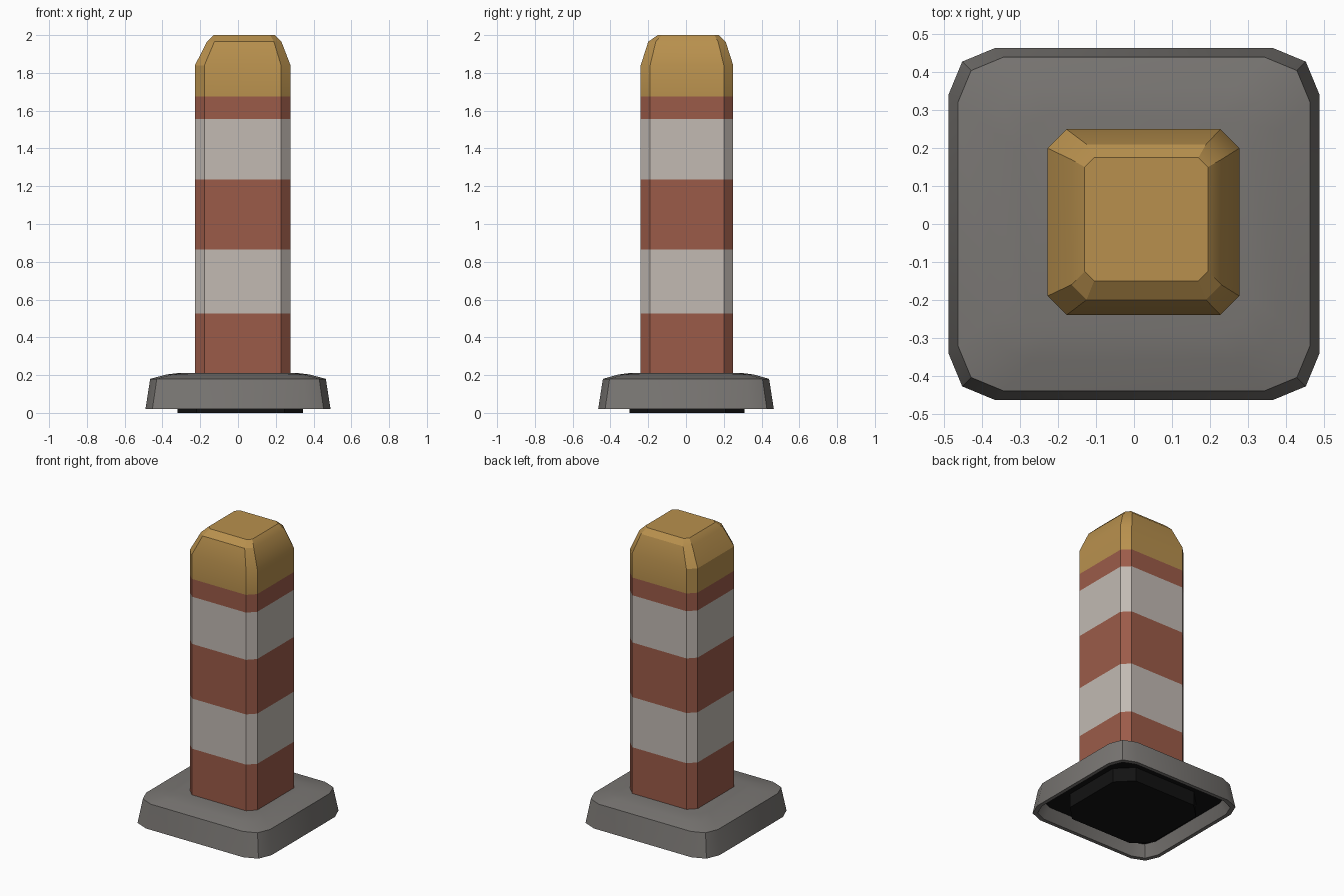
import bpy
import bmesh
from math import sin, cos, pi, radians

if "Cube" in bpy.data.objects:
    bpy.data.objects.remove(bpy.data.objects["Cube"])


def material(name, rgb):
    m = bpy.data.materials.new(name)
    m.use_nodes = True
    m.diffuse_color = (*rgb, 1)
    m.node_tree.nodes["Principled BSDF"].inputs["Base Color"].default_value = (*rgb, 1)
    return m


RED = material("brick red", (0.33, 0.105, 0.066))
WHITE = material("off white", (0.54, 0.49, 0.45))
YELLOW = material("mustard yellow", (0.48, 0.28, 0.075))
GREY = material("rubber grey", (0.19, 0.18, 0.17))
BLACK = material("underside black", (0.006, 0.006, 0.006))


def outline(x0, x1, y0, y1, r, segs):
    """Rectangle with corners cut (segs 1) or rounded (more segs)."""
    pts = []
    corners = [(x1 - r, y1 - r), (x0 + r, y1 - r), (x0 + r, y0 + r), (x1 - r, y0 + r)]
    for i, (cx, cy) in enumerate(corners):
        for s in range(segs + 1):
            a = (i + s / segs) * pi / 2
            pts.append((cx + r * cos(a), cy + r * sin(a)))
    return pts


def loft(name, rings, mats, slots, segs=1, close_bottom=True):
    """Skin (z, x0, x1, y0, y1, corner) rings; slots colour each band, then the end caps."""
    bm = bmesh.new()
    loops = [[bm.verts.new((x, y, z)) for x, y in outline(*dims, segs)]
             for z, *dims in rings]
    for a, b, slot in zip(loops, loops[1:], slots):
        for i in range(len(a)):
            j = (i + 1) % len(a)
            bm.faces.new((a[i], a[j], b[j], b[i])).material_index = slot
    bm.faces.new(loops[-1]).material_index = slots[-1]
    if close_bottom:
        bm.faces.new(loops[0][::-1]).material_index = slots[0]
    mesh = bpy.data.meshes.new(name)
    bm.to_mesh(mesh)
    bm.free()
    obj = bpy.data.objects.new(name, mesh)
    bpy.context.collection.objects.link(obj)
    for m in mats:
        mesh.materials.append(m)
    bpy.ops.object.select_all(action="DESELECT")
    obj.select_set(True)
    bpy.context.view_layer.objects.active = obj
    bpy.ops.object.shade_smooth_by_angle(angle=radians(25))
    return obj


def centred(z, hx, hy, r):
    return (z, -hx, hx, -hy, hy, r)


# Striped post: alternating bands
levels = [0.19, 0.525, 0.865, 1.235, 1.555, 1.675]
SHAFT = (-0.228, 0.278, -0.24, 0.25, 0.05)
loft("post", [(z, *SHAFT) for z in levels], [RED, WHITE], [0, 1, 0, 1, 0])

# Tapered cap
loft("cap", [(1.675, *SHAFT), (1.84, *SHAFT),
             (1.965, -0.165, 0.23, -0.2, 0.21, 0.04),
             (2.0, -0.13, 0.195, -0.15, 0.175, 0.025)], [YELLOW], [0, 0, 0])

# Foot: recess floor, inner wall, rim, outer wall, sloping top
loft("base", [centred(0.10, 0.43, 0.405, 0.10),
              centred(0.02, 0.465, 0.44, 0.115),
              centred(0.02, 0.49, 0.465, 0.125),
              centred(0.18, 0.465, 0.44, 0.12),
              centred(0.203, 0.38, 0.36, 0.11),
              centred(0.212, 0.31, 0.29, 0.09)],
     [GREY], [0, 0, 0, 0, 0], segs=2, close_bottom=False)

# Dark floor inside the hollow foot
loft("recess_floor", [centred(0.095, 0.432, 0.407, 0.10),
                      centred(0.10, 0.43, 0.405, 0.10)], [BLACK], [0], segs=2)

# Dark pad the foot stands on
loft("ground_pad", [(0.0, -0.32, 0.345, -0.3, 0.31, 0.1),
                    (0.10, -0.32, 0.345, -0.3, 0.31, 0.1)], [BLACK], [0])
